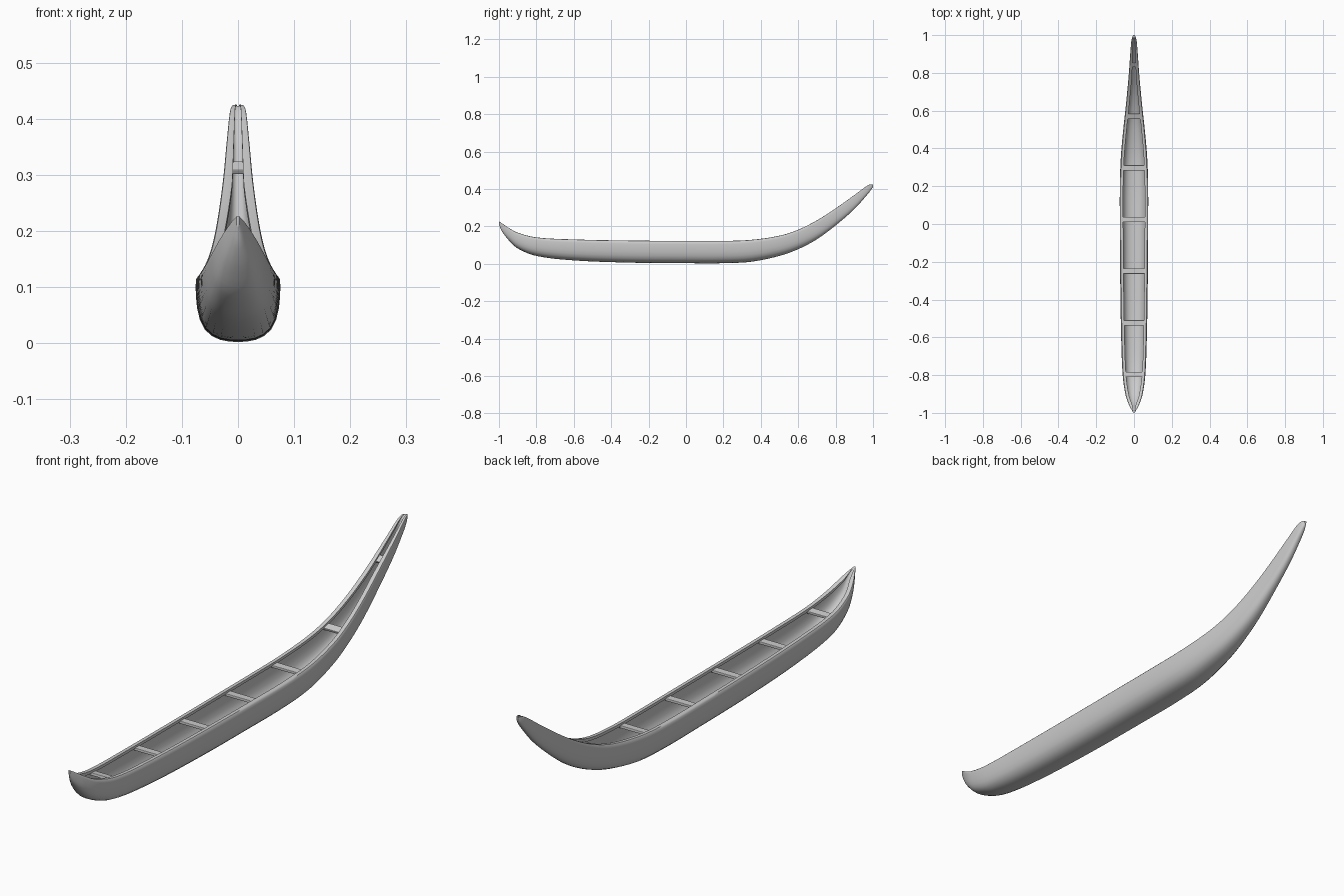
import bpy, bmesh, math
from math import sin, pi, atan2

if "Cube" in bpy.data.objects:
    bpy.data.objects.remove(bpy.data.objects["Cube"])

# Stations along the boat: y, sheer height, keel height, half beam
STATIONS = [
    (-1.0, .226, .208, .003), (-.985, .217, .175, .012), (-.95, .193, .128, .030),
    (-.9, .166, .082, .046), (-.8, .141, .042, .060), (-.6, .130, .018, .068),
    (-.3, .124, .006, .073), (0, .122, .003, .075), (.2, .122, .003, .075),
    (.35, .128, .011, .070), (.5, .150, .042, .057), (.6, .182, .078, .046),
    (.7, .232, .131, .036), (.8, .296, .205, .027), (.9, .367, .292, .020),
    (.97, .418, .370, .014), (.99, .425, .396, .009), (1.0, .423, .411, .004)]

# Half section of the outer skin: fraction of beam, fraction of height
OUTER = [(0, 0), (.2, .006), (.42, .032), (.62, .09), (.79, .19), (.9, .33),
         (.965, .5), (.995, .68), (1, .85), (.985, .95), (.93, .99)]


def sample(y, k):
    """Smooth interpolation of column k of the stations."""
    n = len(STATIONS)
    i = max(j for j in range(n - 1) if STATIONS[j][0] <= y + 1e-9)

    def slope(j):
        a, b = STATIONS[max(j - 1, 0)], STATIONS[min(j + 1, n - 1)]
        return (b[k] - a[k]) / (b[0] - a[0])
    a, b = STATIONS[i], STATIONS[i + 1]
    h = b[0] - a[0]
    t = (y - a[0]) / h
    return ((2*t**3 - 3*t**2 + 1) * a[k] + (t**3 - 2*t**2 + t) * h * slope(i)
            + (3*t**2 - 2*t**3) * b[k] + (t**3 - t**2) * h * slope(i + 1))


def inner_half(w):
    return max(w - .018, .36 * w)


def half_section(y):
    """Outer skin, gunwale lip and inner skin, from keel to inside floor."""
    top, keel, w = (sample(y, k) for k in (1, 2, 3))
    h, wi = top - keel, inner_half(w)
    pts = [(u * w, keel + v * h) for u, v in OUTER]
    open_ = min(1, max(0, (1 - abs(y)) / .05))       # cavity closes at the tips
    lip = min(.012, .14 * h) * open_
    pts += [(wi + .3 * (w - wi), top), (wi, top - .1 * lip), (wi, top - lip)]
    ws = wi + .45 * (w - wi)                          # inner skin behind the lip
    floor = top - lip - (h - lip - min(.014, .25 * h)) * open_
    for u, v in reversed(OUTER[:9]):
        pts.append((u * ws, floor + v / .85 * (top - lip - floor)))
    return pts


def build_hull():
    bm = bmesh.new()
    rings = []
    count = 96
    for i in range(count + 1):
        y = sin(pi / 2 * (2 * i / count - 1))
        half = half_section(y)
        loop = half + [(-x, z) for x, z in reversed(half[1:-1])]
        rings.append([bm.verts.new((x, y, z)) for x, z in loop])
    m = len(rings[0])
    for a, b in zip(rings, rings[1:]):
        for j in range(m):
            bm.faces.new((a[j], a[(j + 1) % m], b[(j + 1) % m], b[j]))
    # tip caps, bridged across the two halves
    for r in (rings[0], rings[-1]):
        bm.faces.new(r)
    bmesh.ops.recalc_face_normals(bm, faces=bm.faces)
    mesh = bpy.data.meshes.new("hull")
    bm.to_mesh(mesh)
    bm.free()
    ob = bpy.data.objects.new("hull", mesh)
    bpy.context.collection.objects.link(ob)
    return ob


def smooth(ob, angle=40):
    bpy.ops.object.select_all(action='DESELECT')
    ob.select_set(True)
    bpy.context.view_layer.objects.active = ob
    bpy.ops.object.shade_smooth_by_angle(angle=math.radians(angle))


smooth(build_hull())

# Seven evenly spaced cross bars, tilted with the sheer line
for i in range(7):
    y = -.797 + .2735 * i
    top, w = sample(y, 1), sample(y, 3)
    tilt = atan2(sample(y + .02, 1) - sample(y - .02, 1), .04)
    wi = inner_half(w)
    bpy.ops.mesh.primitive_cube_add(size=1, location=(0, y, top - .014), rotation=(tilt, 0, 0))
    bar = bpy.context.object
    bar.name = f"cross_bar_{i + 1}"
    bar.scale = (2 * (wi + .3 * (w - wi)), .028, .010)
    bpy.ops.object.transform_apply(location=False, rotation=False, scale=True)
    bev = bar.modifiers.new("soft_edges", 'BEVEL')
    bev.width, bev.segments = .002, 2
